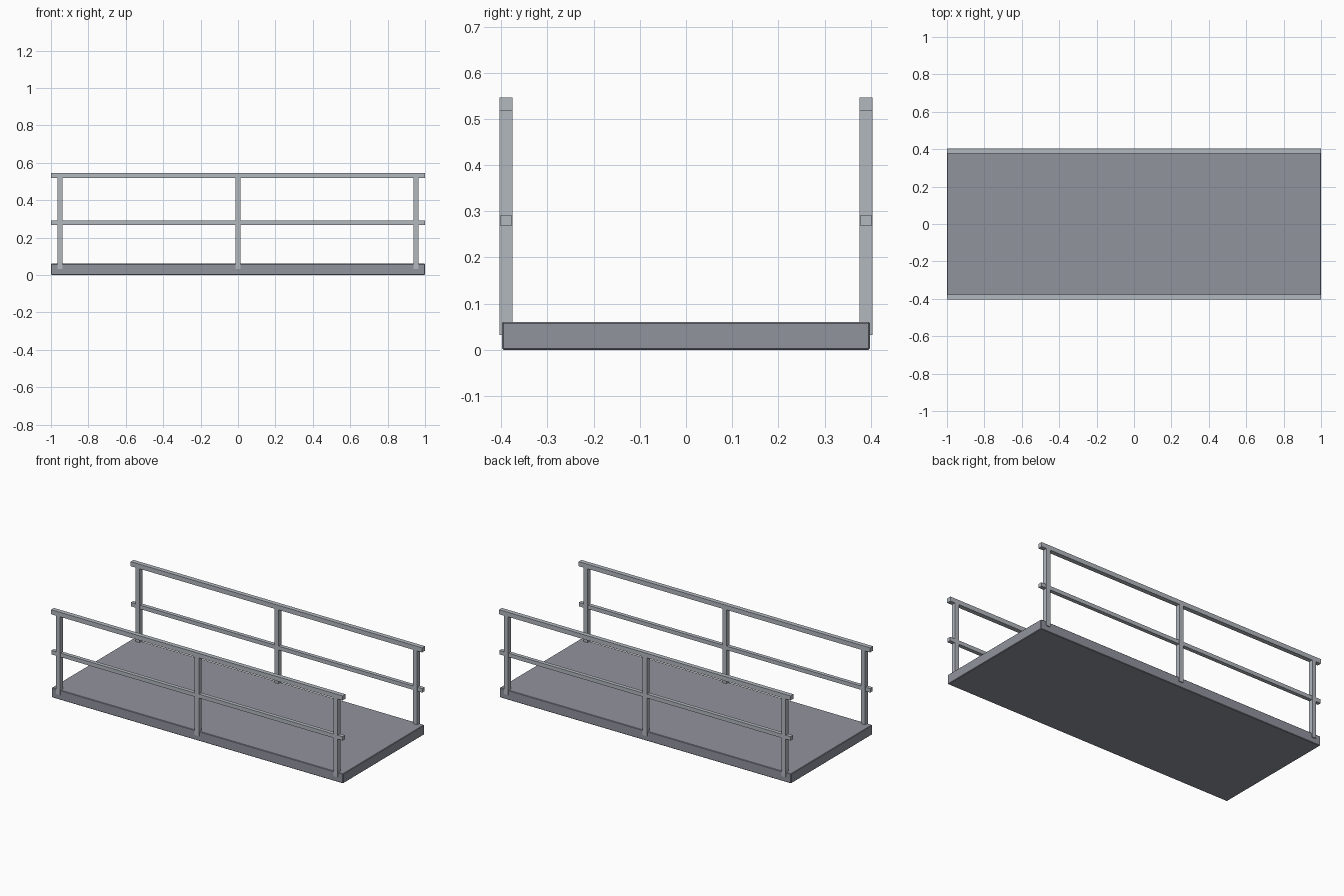
import bpy

if "Cube" in bpy.data.objects:
    bpy.data.objects.remove(bpy.data.objects["Cube"], do_unlink=True)


def material(name, colour):
    mat = bpy.data.materials.new(name)
    mat.use_nodes = True
    mat.diffuse_color = colour
    mat.node_tree.nodes["Principled BSDF"].inputs["Base Color"].default_value = colour
    return mat


def box(name, centre, size, mat):
    bpy.ops.mesh.primitive_cube_add(size=1, location=centre)
    obj = bpy.context.object
    obj.name = name
    obj.scale = size
    bpy.ops.object.transform_apply(location=False, rotation=False, scale=True)
    obj.data.materials.append(mat)
    return obj


deck_grey = material("deck grey", (0.283, 0.292, 0.337, 1))
rail_grey = material("light rail grey", (0.445, 0.479, 0.521, 1))

# Deck slab with slightly eased edges
deck_top = 0.06
deck = box("deck", (0, 0, deck_top / 2), (2, 0.797, deck_top), deck_grey)
bevel = deck.modifiers.new("eased edges", "BEVEL")
bevel.width = 0.003
bevel.segments = 1

# A railing along each long side: posts, top rail and middle rail
rail_y = 0.39
thick = 0.028
post_bottom, post_top = 0.032, 0.518
for side, sign in (("front", -1), ("back", 1)):
    y = sign * rail_y
    for place, x in (("right", -0.952), ("middle", 0), ("left", 0.952)):
        box(f"{side}_{place}_post", (x, y, (post_bottom + post_top) / 2),
            (thick, thick, post_top - post_bottom), rail_grey)
    box(f"{side}_top_rail", (0, y, post_top + thick / 2), (2, thick, thick), rail_grey)
    box(f"{side}_middle_rail", (0, y, 0.28), (2, 0.024, 0.024), rail_grey)
